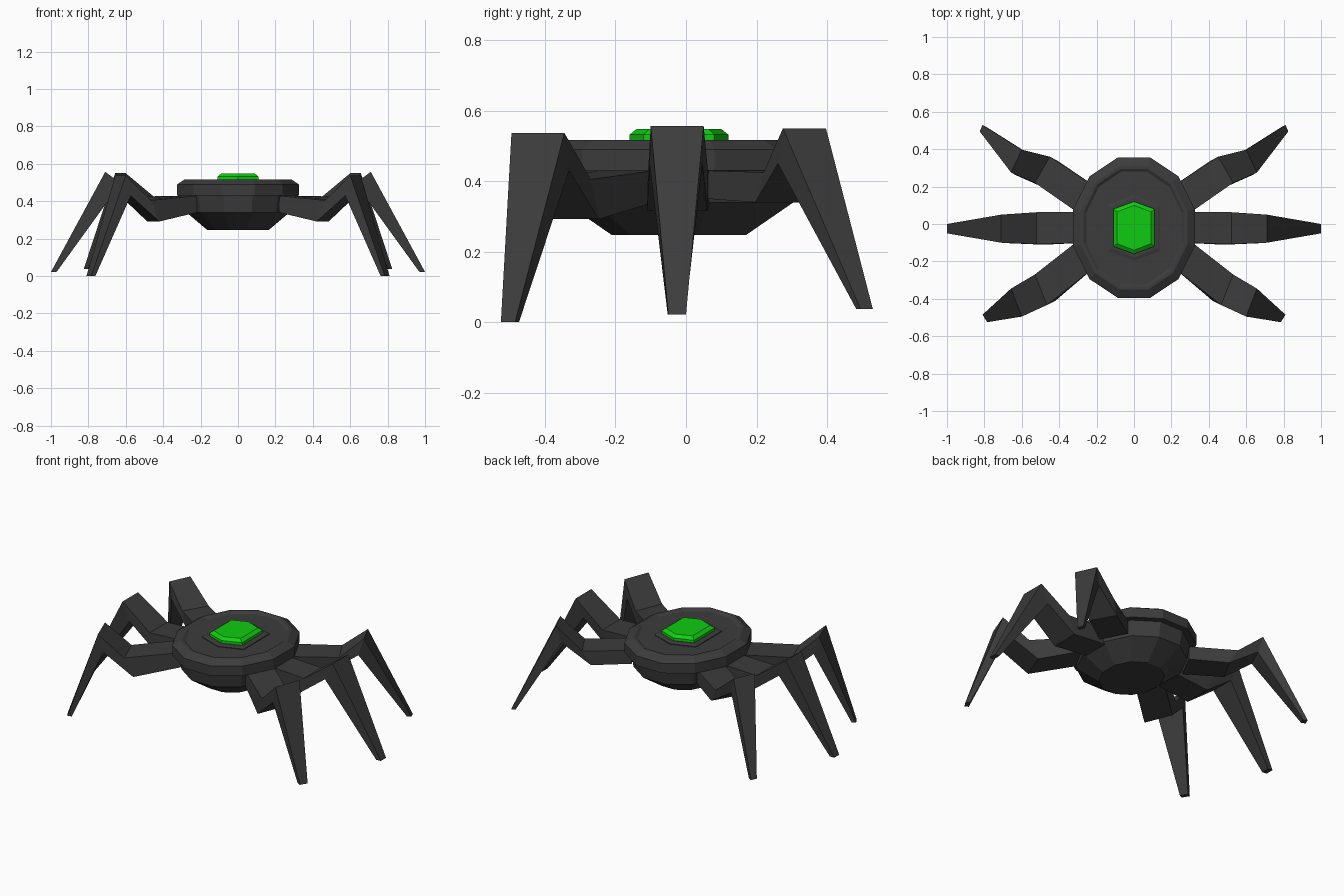
import bpy, bmesh
from math import sin, cos, pi
from mathutils import Vector

cube = bpy.data.objects.get("Cube")
if cube:
    bpy.data.objects.remove(cube, do_unlink=True)


def material(name, rgb):
    m = bpy.data.materials.new(name)
    m.use_nodes = True
    color = (*rgb, 1)
    m.diffuse_color = color
    m.node_tree.nodes["Principled BSDF"].inputs["Base Color"].default_value = color
    return m


charcoal = material("charcoal", (0.045, 0.045, 0.045))
green = material("bright green", (0.005, 0.6, 0.005))


def loft(name, rings, mat):
    """Flat-shaded solid through rings of equal vertex count."""
    bm = bmesh.new()
    loops = [[bm.verts.new(p) for p in ring] for ring in rings]
    n = len(loops[0])
    for a, b in zip(loops, loops[1:]):
        for i in range(n):
            j = (i + 1) % n
            bm.faces.new((a[i], a[j], b[j], b[i]))
    bm.faces.new(loops[0][::-1])
    bm.faces.new(loops[-1])
    bmesh.ops.recalc_face_normals(bm, faces=bm.faces)
    mesh = bpy.data.meshes.new(name)
    bm.to_mesh(mesh)
    bm.free()
    mesh.materials.append(mat)
    obj = bpy.data.objects.new(name, mesh)
    bpy.context.collection.objects.link(obj)
    return obj


def oval(rx, ry, z):
    """Twelve-sided ring with flat sides facing each axis."""
    k = 1 / cos(pi / 12)
    angles = [(i + 0.5) * pi / 6 for i in range(12)]
    return [(rx * k * cos(a), ry * k * sin(a) - 0.02, z) for a in angles]


def hexagon(w, shoulder, point, z):
    """Long hexagon with its points toward front and back."""
    plan = [(w, -shoulder), (w, shoulder), (0, point),
            (-w, shoulder), (-w, -shoulder), (0, -point)]
    return [(x, y - 0.02, z) for x, y in plan]


# Body: faceted bowl, overhanging rim and a slightly sunken top
loft("body", [oval(0.165, 0.19, 0.247), oval(0.275, 0.325, 0.34),
              oval(0.29, 0.34, 0.43), oval(0.325, 0.375, 0.43),
              oval(0.325, 0.375, 0.49), oval(0.285, 0.33, 0.517),
              oval(0.27, 0.315, 0.517), oval(0.255, 0.30, 0.507)], charcoal)

# Gem and its seat
loft("gem_seat", [hexagon(0.14, 0.125, 0.175, 0.50),
                  hexagon(0.14, 0.125, 0.175, 0.511),
                  hexagon(0.125, 0.11, 0.16, 0.516)], charcoal)
loft("gem", [hexagon(0.11, 0.10, 0.14, 0.505), hexagon(0.11, 0.10, 0.14, 0.532),
             hexagon(0.09, 0.085, 0.12, 0.548)], green)


def leg(name, stations, side):
    """Each station: two top corners, top height, bottom height, inward shift."""
    rings = []
    direction = Vector(stations[-1][0]) - Vector(stations[0][0])
    direction.normalize()
    for a, b, top, bottom, shift in stations:
        a, b = Vector(a), Vector(b)
        low_a, low_b = a - direction * shift, b - direction * shift
        rings.append([(side * p.x, p.y, z) for p, z in
                      ((a, top), (b, top), (low_b, bottom), (low_a, bottom))])
    return loft(name, rings, charcoal)


# Legs: root, elbow, knee, foot
legs = {
    "front": [((0.22, -0.24), (0.30, -0.09), 0.43, 0.34, 0),
              ((0.465, -0.433), (0.53, -0.27), 0.405, 0.292, 0.05),
              ((0.60, -0.495), (0.657, -0.345), 0.537, 0.43, 0.03),
              ((0.785, -0.525), (0.81, -0.485), 0.0, 0.0, 0.025)],
    "middle": [((0.26, -0.10), (0.26, 0.065), 0.43, 0.33, 0),
               ((0.52, -0.108), (0.52, 0.063), 0.42, 0.315, 0.04),
               ((0.71, -0.10), (0.71, 0.05), 0.557, 0.45, 0.05),
               ((1.0, -0.05), (1.0, 0.0), 0.022, 0.022, 0.03)],
    "back": [((0.22, 0.21), (0.30, 0.06), 0.43, 0.35, 0),
             ((0.45, 0.36), (0.53, 0.22), 0.425, 0.34, 0.05),
             ((0.60, 0.397), (0.657, 0.275), 0.55, 0.45, 0.03),
             ((0.81, 0.53), (0.825, 0.495), 0.037, 0.037, 0.025)],
}
for position, stations in legs.items():
    for side_name, side in (("left", 1), ("right", -1)):
        leg(f"{position}_{side_name}_leg", stations, side)
